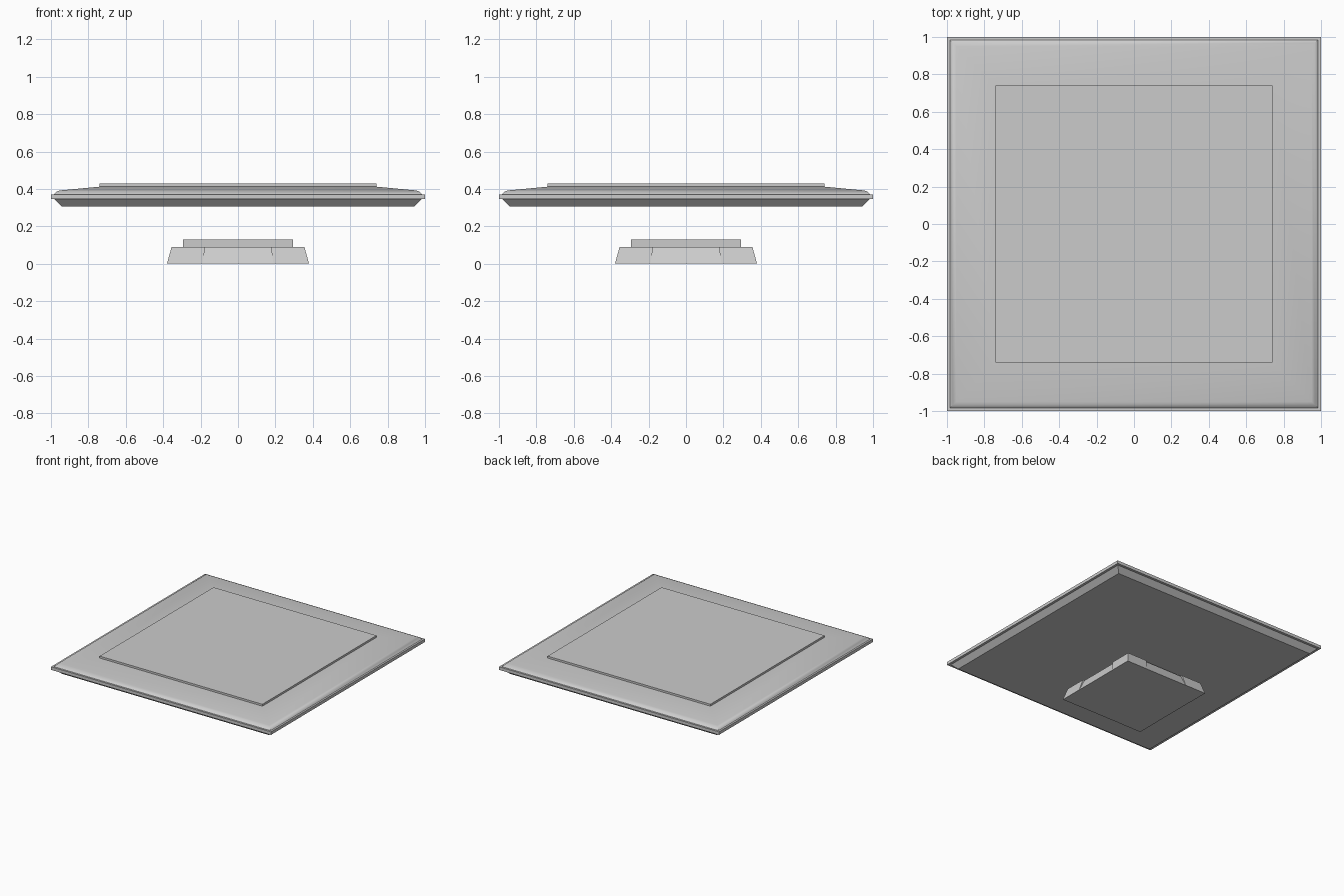
import bpy, bmesh, math

if "Cube" in bpy.data.objects:
    bpy.data.objects.remove(bpy.data.objects["Cube"])


def square_ring(bm, half, z, mid=None, inset=0.0):
    """Square loop; with mid set, each side has a set-back centre section."""
    if mid is None:
        side = [(-half, -half)]
    else:
        side = [(-half, -half), (-mid, -half), (-mid, -half + inset),
                (mid, -half + inset), (mid, -half)]
    verts = []
    for k in range(4):
        c, s = round(math.cos(k * math.pi / 2)), round(math.sin(k * math.pi / 2))
        verts += [bm.verts.new((x * c - y * s, x * s + y * c, z)) for x, y in side]
    return verts


def stack(name, rings, smooth=None):
    """Closed solid from a list of square rings, bottom to top."""
    bm = bmesh.new()
    loops = [square_ring(bm, *r) for r in rings]
    n = len(loops[0])
    for a, b in zip(loops, loops[1:]):
        for i in range(n):
            j = (i + 1) % n
            bm.faces.new((a[i], a[j], b[j], b[i]))
    bm.faces.new(loops[0][::-1])
    bm.faces.new(loops[-1])
    bmesh.ops.recalc_face_normals(bm, faces=bm.faces)
    me = bpy.data.meshes.new(name)
    bm.to_mesh(me)
    bm.free()
    ob = bpy.data.objects.new(name, me)
    bpy.context.collection.objects.link(ob)
    if smooth:
        bpy.context.view_layer.objects.active = ob
        ob.select_set(True)
        bpy.ops.object.shade_smooth_by_angle(angle=math.radians(smooth))
        ob.select_set(False)
    return ob


# Base foot: tapered block with slightly set-back side centres, and a cap
stack("base_foot", [(0.38, 0.0, 0.19, 0.001), (0.355, 0.09, 0.175, 0.015)])
stack("base_cap", [(0.293, 0.09), (0.293, 0.13)])

# Upper plate: bevelled underside, thin rim, gently sloped top, raised panel
stack("plate_underside", [(0.94, 0.305), (0.98, 0.345)])
stack("plate_rim", [(1.0, 0.345), (1.0, 0.37)])
stack("plate_slope", [(0.985, 0.37), (0.968, 0.387), (0.95, 0.392),
                      (0.74, 0.412)], smooth=40)
stack("plate_panel", [(0.74, 0.405), (0.74, 0.428)])
